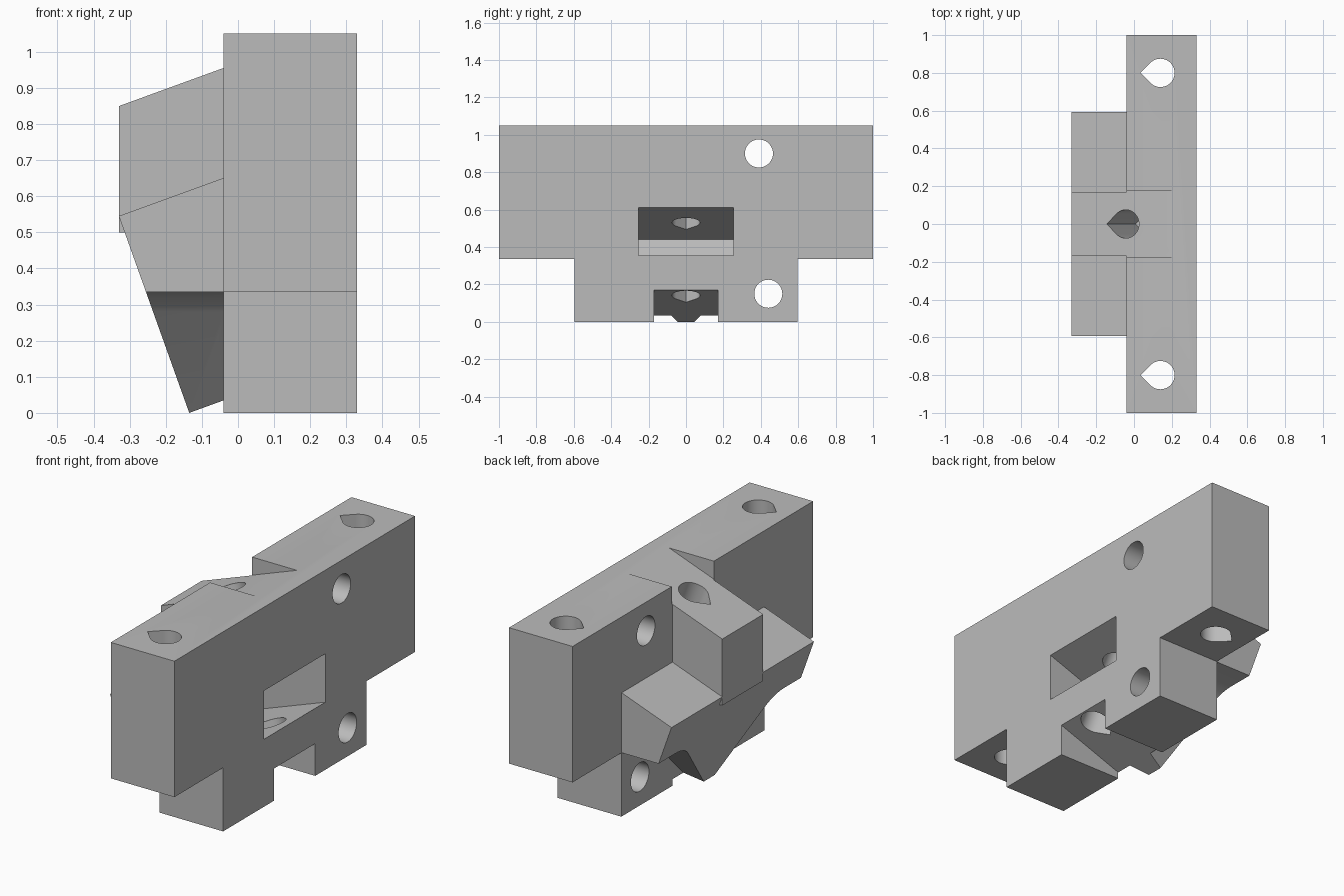
import bpy
import bmesh
import math
from mathutils import Matrix

cube = bpy.data.objects.get("Cube")
if cube:
    bpy.data.objects.remove(cube)

grey = bpy.data.materials.new("plain_grey")
grey.use_nodes = True
grey.diffuse_color = (0.5, 0.5, 0.5, 1)
grey.node_tree.nodes["Principled BSDF"].inputs["Base Color"].default_value = (0.5, 0.5, 0.5, 1)

# Local (u, v, w) to world axes: profile plane u, v and extrusion w
ALONG_X = Matrix(((0, 0, 1, 0), (1, 0, 0, 0), (0, 1, 0, 0), (0, 0, 0, 1)))
ALONG_Y = Matrix(((1, 0, 0, 0), (0, 0, -1, 0), (0, 1, 0, 0), (0, 0, 0, 1)))
TILT = math.radians(20)
SLOPE = math.tan(TILT)


def prism(name, points, low, high, matrix=Matrix()):
    """Extrude a closed profile between two depths."""
    bm = bmesh.new()
    face = bm.faces.new([bm.verts.new((u, v, low)) for u, v in points])
    made = bmesh.ops.extrude_face_region(bm, geom=[face])["geom"]
    verts = [g for g in made if isinstance(g, bmesh.types.BMVert)]
    bmesh.ops.translate(bm, verts=verts, vec=(0, 0, high - low))
    bm.transform(matrix)
    bmesh.ops.recalc_face_normals(bm, faces=bm.faces)
    mesh = bpy.data.meshes.new(name)
    bm.to_mesh(mesh)
    bm.free()
    mesh.materials.append(grey)
    obj = bpy.data.objects.new(name, mesh)
    bpy.context.collection.objects.link(obj)
    return obj


def combine(target, tool, operation):
    """Apply a boolean and discard the tool."""
    mod = target.modifiers.new("combine", "BOOLEAN")
    mod.object, mod.operation, mod.solver = tool, operation, "EXACT"
    bpy.context.view_layer.objects.active = target
    bpy.ops.object.modifier_apply(modifier=mod.name)
    bpy.data.objects.remove(tool)


def arc(u, v, radius, start, end, count):
    angles = [math.radians(start + (end - start) * i / count) for i in range(count + 1)]
    return [(u + radius * math.cos(a), v + radius * math.sin(a)) for a in angles]


def teardrop(radius):
    return arc(0, 0, radius, -135, 135, 36) + [(-radius * math.sqrt(2), 0)]


def mirrored(half):
    return half + [(-u, v) for u, v in reversed(half)]


def tilted_plane(x, z, at):
    """Height at x = at of the tilted plane passing through (x, z)."""
    return z + SLOPE * (at - x)


# Mounting plate with stepped lower corners
body = prism("bracket_body", mirrored([(0.595, 0), (0.595, 0.335), (1, 0.335), (1, 1.05)]),
             -0.04, 0.33, ALONG_X)

# Sloped shoulders, their underside tapering to a narrow foot
foot_z = tilted_plane(-0.135, 0, 0.15)
shoulders = prism("shoulders", [(-0.33, 0.545), (-0.135, 0), (0.15, foot_z),
                                (0.15, tilted_plane(-0.33, 0.545, 0.15))],
                  -0.592, 0.592, ALONG_Y)
underside = [(0.045, -0.05), (0.045, 0)] + arc(0.45, 0.15, 0.185, 135, 90, 10)
underside += [(0.8, 0.335), (0.8, 0.9)]
combine(shoulders, prism("taper", mirrored(underside), -0.6, 0.5, ALONG_X), "INTERSECT")
combine(body, shoulders, "UNION")

# Central raised block
block = prism("raised_block", [(-0.33, 0.5), (0.1, 0.5), (0.1, 1), (-0.33, 1)],
              -0.17, 0.17, ALONG_Y)
combine(body, block, "UNION")

# Sloping top recess
top = [(x, tilted_plane(-0.04, 0.955, x)) for x in (-0.5, 0.3)]
combine(body, prism("top_cut", top + [(0.3, 1.3), (-0.5, 1.3)], -0.175, 0.175, ALONG_Y),
        "DIFFERENCE")

# Sloping slot under the plate
slot = [(x, tilted_plane(-0.135, 0, x)) for x in (-0.16, 0.4)]
combine(body, prism("slot_cut", [(-0.16, -0.2), (0.4, -0.2)] + slot[::-1], -0.17, 0.17, ALONG_Y),
        "DIFFERENCE")

# Tilted pocket
pocket = [(0.4, tilted_plane(0.33, 0.61, 0.4)), (-0.137, 0.44), (-0.055, 0.215),
          (0.4, tilted_plane(0.33, 0.355, 0.4))]
combine(body, prism("pocket_cut", pocket, -0.255, 0.255, ALONG_Y), "DIFFERENCE")

# Round cross holes, vertical teardrop holes and the tilted centre hole
for side in (-1, 1):
    for y, z in ((0.39, 0.9), (0.44, 0.15)):
        hole = arc(side * y, z, 0.075, 0, 350, 35)
        combine(body, prism("cross_hole", hole, -0.1, 0.5, ALONG_X), "DIFFERENCE")
    place = Matrix.Translation((0.14, side * 0.8, 0))
    combine(body, prism("upright_hole", teardrop(0.075), 0.2, 1.2, place), "DIFFERENCE")
place = Matrix.Translation((0.11, 0, 0.53)) @ Matrix.Rotation(-TILT, 4, "Y")
combine(body, prism("centre_hole", teardrop(0.075), -0.8, 0.8, place), "DIFFERENCE")

# Smooth hole walls, crisp edges elsewhere
bpy.ops.object.select_all(action="DESELECT")
body.select_set(True)
bpy.context.view_layer.objects.active = body
bpy.ops.object.shade_smooth_by_angle(angle=math.radians(25))
